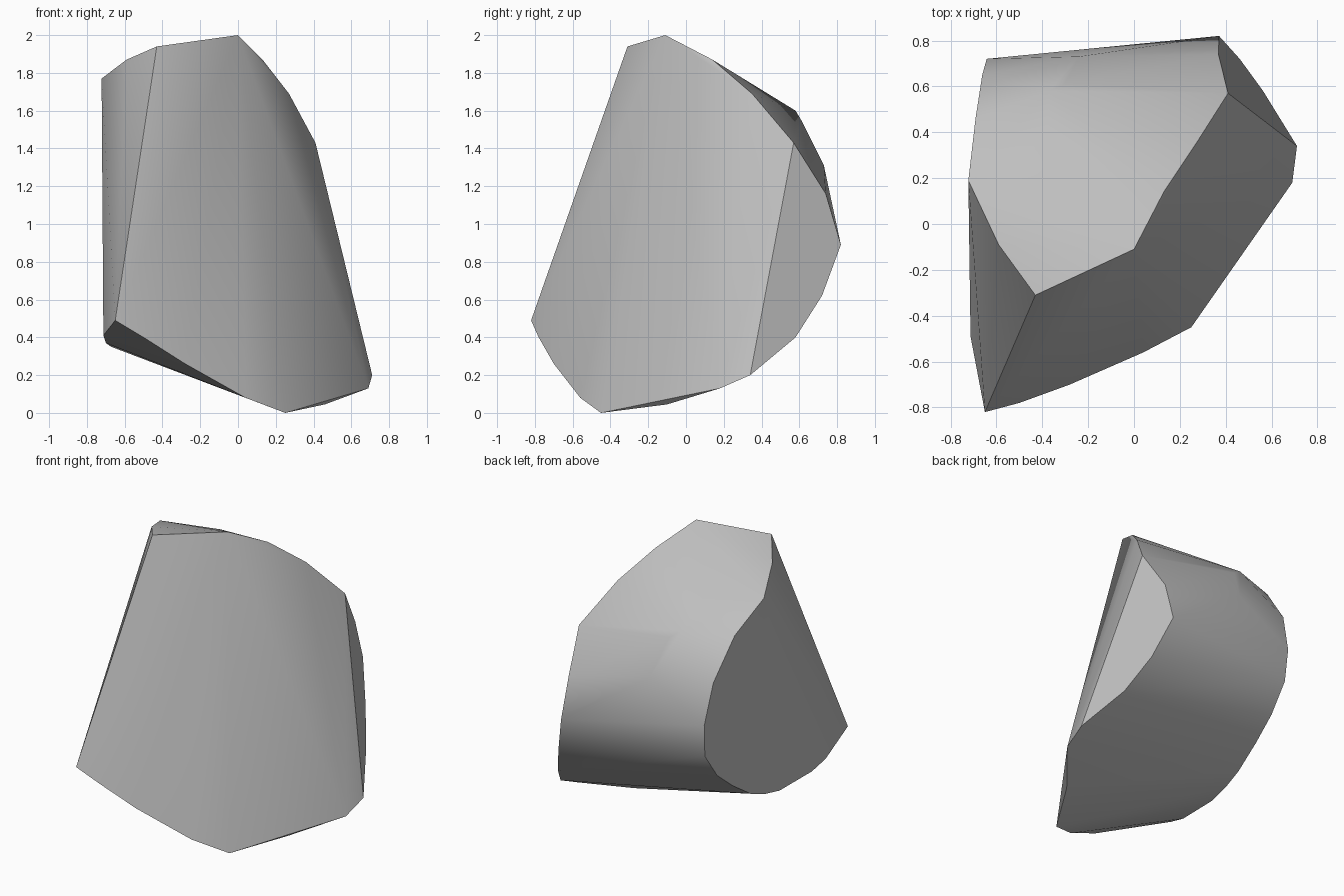
import bpy
import bmesh
import math

default_cube = bpy.data.objects.get("Cube")
if default_cube:
    bpy.data.objects.remove(default_cube, do_unlink=True)


def on_left_cut(y, z):
    """Point on the flat fracture plane closing the -x end."""
    return (-0.65 + 0.086 * y - 0.05 * z, y, z)


def on_right_cut(y, z):
    """Point on the slanted fracture plane closing the +x end."""
    return (0.41 - 0.488 * (y - 0.57) - 0.153 * (z - 1.43), y, z)


# Rounded outline of the flat cut on the -x end, as (y, z)
left_outline = [
    (0.19, 1.77), (0.46, 1.61), (0.65, 1.35), (0.72, 1.08), (0.7, 0.86),
    (0.57, 0.68), (0.41, 0.55), (0.23, 0.43), (0.1, 0.38), (-0.05, 0.35),
    (-0.36, 0.37), (-0.49, 0.41),
]

# Outline of the slanted cut on the +x end, as (y, z)
right_outline = [
    (0.57, 1.43), (0.74, 1.16), (0.82, 0.89),
    (0.72, 0.62), (0.58, 0.4), (0.34, 0.2),
]

# Top rim of the broad front fracture
top_rim = [
    (-0.59, -0.09, 1.87), (-0.43, -0.31, 1.94), (0, -0.11, 2),
    (0.13, 0.14, 1.87), (0.27, 0.35, 1.69),
]

# Bottom rim of the broad front fracture
bottom_rim = [
    (-0.65, -0.82, 0.49), (-0.5, -0.78, 0.4), (-0.28, -0.7, 0.26),
    (0.04, -0.56, 0.08), (0.25, -0.45, 0), (0.46, -0.1, 0.045),
    (0.69, 0.18, 0.13),
]

# Bulge of the weathered upper back
back_bulge = [
    (-0.38, 0.35, 1.74), (-0.37, 0.58, 1.6),
    (-0.3, 0.61, 1.55), (-0.24, 0.73, 1.31),
]

points = [on_left_cut(*p) for p in left_outline]
points += [on_right_cut(*p) for p in right_outline]
points += top_rim + bottom_rim + back_bulge

# Wrap the rims in one closed convex stone
bm = bmesh.new()
for point in points:
    bm.verts.new(point)
hull = bmesh.ops.convex_hull(bm, input=bm.verts)
unused = {v for v in hull["geom_interior"] + hull["geom_unused"]
          if isinstance(v, bmesh.types.BMVert)}
bmesh.ops.delete(bm, geom=list(unused), context="VERTS")

# Merge triangles lying on the same flat cut
bmesh.ops.dissolve_limit(bm, angle_limit=math.radians(1),
                         verts=bm.verts, edges=bm.edges)
bmesh.ops.recalc_face_normals(bm, faces=bm.faces)
mesh = bpy.data.meshes.new("rock_fragment")
bm.to_mesh(mesh)
bm.free()

# Plain stone colour
stone = bpy.data.materials.new("stone_grey")
stone.use_nodes = True
colour = (0.52, 0.52, 0.52, 1)
stone.diffuse_color = colour
shader = next(n for n in stone.node_tree.nodes if n.type == "BSDF_PRINCIPLED")
shader.inputs["Base Color"].default_value = colour
mesh.materials.append(stone)

# Smooth worn surfaces, sharp fracture edges
rock = bpy.data.objects.new("rock_fragment", mesh)
bpy.context.collection.objects.link(rock)
bpy.ops.object.select_all(action="DESELECT")
rock.select_set(True)
bpy.context.view_layer.objects.active = rock
bpy.ops.object.shade_smooth_by_angle(angle=math.radians(30))
